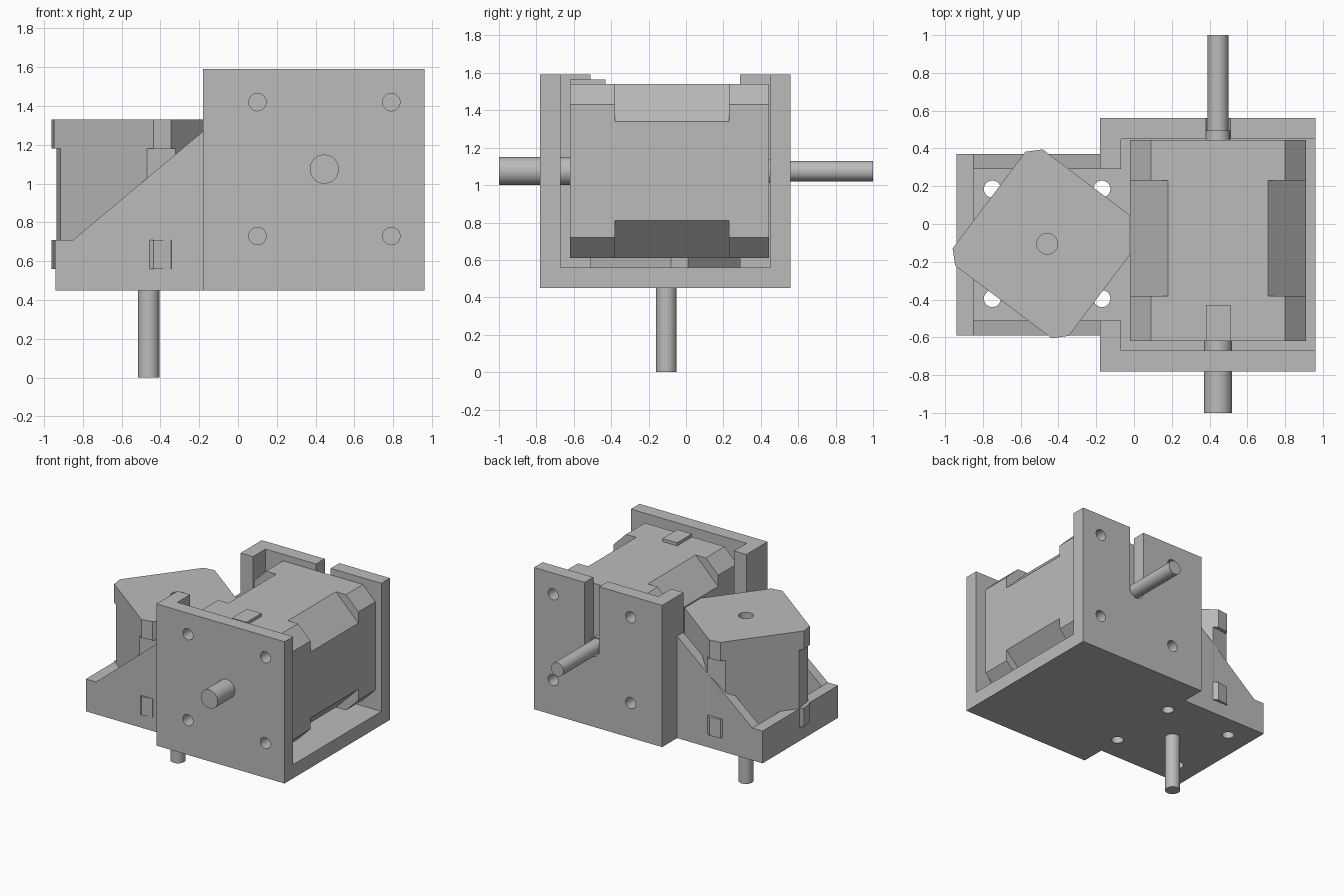
import bpy, bmesh, math
from mathutils import Matrix, Vector

cube = bpy.data.objects.get("Cube")
if cube:
    bpy.data.objects.remove(cube, do_unlink=True)

grey = bpy.data.materials.new("mid grey")
grey.use_nodes = True
grey.diffuse_color = (0.5, 0.5, 0.5, 1)
grey.node_tree.nodes["Principled BSDF"].inputs["Base Color"].default_value = (0.5, 0.5, 0.5, 1)


def prism(name, pts, lo, hi, axis="z"):
    """Extrude a 2D outline from lo to hi: (x, y) along z, or (x, z) along y."""
    place = (lambda p, d: (p[0], p[1], d)) if axis == "z" else (lambda p, d: (p[0], d, p[1]))
    bm = bmesh.new()
    face = bm.faces.new([bm.verts.new(place(p, lo)) for p in pts])
    ext = bmesh.ops.extrude_face_region(bm, geom=[face])
    verts = [g for g in ext["geom"] if isinstance(g, bmesh.types.BMVert)]
    bmesh.ops.translate(bm, verts=verts, vec=Vector(place((0, 0), hi - lo)))
    bmesh.ops.recalc_face_normals(bm, faces=bm.faces)
    mesh = bpy.data.meshes.new(name)
    bm.to_mesh(mesh)
    bm.free()
    mesh.materials.append(grey)
    ob = bpy.data.objects.new(name, mesh)
    bpy.context.collection.objects.link(ob)
    return ob


def rect(x0, x1, y0, y1):
    return [(x0, y0), (x1, y0), (x1, y1), (x0, y1)]


def circle(c, r, n=32):
    return [(c[0] + r * math.cos(2 * math.pi * i / n),
             c[1] + r * math.sin(2 * math.pi * i / n)) for i in range(n)]


def chamfered(c, half, cut, angle=0):
    """Square outline with cut corners, turned about its centre."""
    turn, k, pts = Matrix.Rotation(math.radians(angle), 2), half - cut, []
    for q in range(4):
        quarter = Matrix.Rotation(q * math.pi / 2, 2)
        for p in ((half, k), (k, half)):
            pts.append(Vector(c) + turn @ quarter @ Vector(p))
    return pts


def shaft(name, c, r, lo, hi, axis):
    ob = prism(name, circle(c, r), lo, hi, axis)
    bpy.ops.object.select_all(action="DESELECT")
    ob.select_set(True)
    bpy.context.view_layer.objects.active = ob
    bpy.ops.object.shade_smooth_by_angle(angle=math.radians(30))
    return ob


def drill(ob, outlines, lo, hi, axis):
    for i, pts in enumerate(outlines):
        cutter = prism(f"{ob.name}_cutter_{i}", pts, lo, hi, axis)
        cutter.hide_render = True
        cutter.hide_set(True)
        cutter.display_type = "WIRE"
        mod = ob.modifiers.new("hole", "BOOLEAN")
        mod.operation, mod.solver, mod.object = "DIFFERENCE", "EXACT", cutter
        bpy.context.view_layer.objects.active = ob
        bpy.ops.object.modifier_apply(modifier=mod.name)
        bpy.data.objects.remove(cutter, do_unlink=True)


BASE, FLOOR, TOP = 0.45, 0.56, 1.59
main_axis = (0.445, 1.075)     # x, z of the horizontal motor
side_axis = (-0.46, -0.105)    # x, y of the upright motor

# Bracket end plates with screw holes
plate_holes = [circle((x, z), 0.045, 24) for x in (0.1, 0.79) for z in (0.73, 1.42)]
front_plate = prism("front_plate", rect(-0.18, 0.96, BASE, TOP), -0.78, -0.67, "y")
drill(front_plate, plate_holes, -0.9, -0.64, "y")

# Back plate has an open slot with a round bottom
slot = [(main_axis[0] + 0.065 * math.cos(a), main_axis[1] + 0.065 * math.sin(a))
        for a in (math.pi + math.pi * i / 16 for i in range(17))]
slot += [(slot[-1][0], TOP + 0.1), (slot[0][0], TOP + 0.1)]
back_plate = prism("back_plate", rect(-0.18, 0.96, BASE, TOP), 0.45, 0.56, "y")
drill(back_plate, plate_holes + [slot], 0.4, 0.7, "y")

# Shared floor
outline = [(-0.94, -0.59), (-0.18, -0.59), (-0.18, -0.67), (0.96, -0.67),
           (0.96, 0.45), (-0.18, 0.45), (-0.18, 0.37), (-0.94, 0.37)]
floor = prism("bracket_floor", outline, BASE, FLOOR)
floor_holes = [circle((x, y), 0.045, 24) for x in (-0.75, -0.17) for y in (-0.395, 0.185)]
drill(floor, floor_holes, 0.3, 0.7, "z")

# Corner flanges, sloping side walls and low end wall
prism("front_flange", rect(-0.18, -0.07, -0.67, -0.51), FLOOR, TOP)
prism("back_flange", rect(-0.18, -0.07, 0.29, 0.45), FLOOR, TOP)
gusset = [(-0.94, FLOOR), (-0.18, FLOOR), (-0.18, 1.27), (-0.85, 0.71), (-0.94, 0.71)]
prism("front_side_wall", gusset, -0.59, -0.51, "y")
prism("back_side_wall", gusset, 0.29, 0.37, "y")
prism("end_wall", rect(-0.94, -0.85, -0.51, 0.29), FLOOR, 0.71)

# Horizontal motor: two end caps and a more deeply chamfered body
cap = chamfered(main_axis, 0.465, 0.11)
prism("main_motor_front_cap", cap, -0.62, -0.38, "y")
prism("main_motor_body", chamfered(main_axis, 0.465, 0.2), -0.38, 0.23, "y")
prism("main_motor_back_cap", cap, 0.23, 0.445, "y")
prism("main_motor_connector", rect(0.38, 0.51, -0.62, -0.43), 1.53, 1.565)
shaft("main_motor_boss", main_axis, 0.064, 0.445, 0.495, "y")
shaft("main_motor_back_shaft", main_axis, 0.055, 0.495, 1.0, "y")
shaft("main_motor_front_shaft", main_axis, 0.075, -1.0, -0.62, "y")

# Upright motor, turned on its axis
cap = chamfered(side_axis, 0.385, 0.065, -37)
prism("side_motor_lower_cap", cap, FLOOR, 0.71)
prism("side_motor_body", chamfered(side_axis, 0.385, 0.105, -37), 0.71, 1.18)
upper = prism("side_motor_upper_cap", cap, 1.18, 1.33)
drill(upper, [circle(side_axis, 0.055)], 1.21, 1.4, "z")
shaft("side_motor_shaft", side_axis, 0.055, 0.0, FLOOR, "z")
